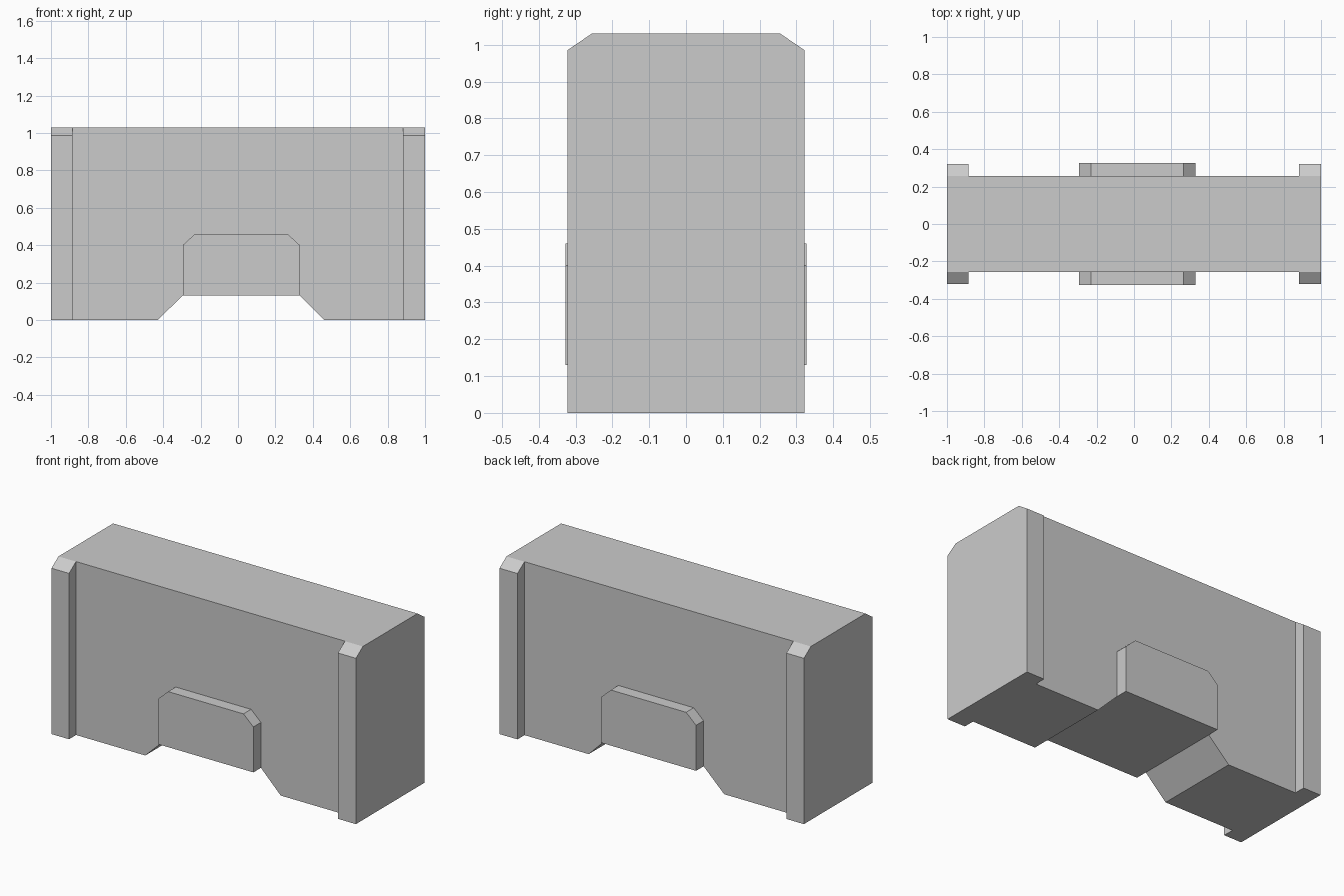
import bpy, bmesh
from mathutils import Vector

if "Cube" in bpy.data.objects:
    bpy.data.objects.remove(bpy.data.objects["Cube"])

HALF_BODY, HALF_END, HALF_PLATE = 0.256, 0.322, 0.327
TOP = 1.03


def prism(name, profile, axis, start, end):
    """Extrude a closed outline along x (outline is y,z) or y (outline is x,z)."""
    bm = bmesh.new()
    place = (lambda a, b: (start, a, b)) if axis == 'x' else (lambda a, b: (a, start, b))
    face = bm.faces.new([bm.verts.new(place(a, b)) for a, b in profile])
    moved = bmesh.ops.extrude_face_region(bm, geom=[face])['geom']
    shift = Vector((end - start, 0, 0)) if axis == 'x' else Vector((0, end - start, 0))
    bmesh.ops.translate(bm, vec=shift, verts=[g for g in moved if isinstance(g, bmesh.types.BMVert)])
    bmesh.ops.recalc_face_normals(bm, faces=bm.faces)
    mesh = bpy.data.meshes.new(name)
    bm.to_mesh(mesh)
    bm.free()
    obj = bpy.data.objects.new(name, mesh)
    bpy.context.collection.objects.link(obj)
    return obj


# Wall between the end posts, with the sloped notch underneath
wall = [(-0.885, 0), (-0.43, 0), (-0.295, 0.13), (0.33, 0.13), (0.46, 0),
        (0.882, 0), (0.882, TOP), (-0.885, TOP)]
prism("barrier_wall", wall, 'y', -HALF_BODY, HALF_BODY)

# Thicker end posts with chamfered top edges
post = [(-HALF_END, 0), (HALF_END, 0), (HALF_END, 0.985),
        (HALF_BODY, TOP), (-HALF_BODY, TOP), (-HALF_END, 0.985)]
prism("left_end_post", post, 'x', -1, -0.885)
prism("right_end_post", post, 'x', 0.882, 1)

# Raised plates above the notch, front and back
plate = [(-0.295, 0.13), (0.33, 0.13), (0.33, 0.40),
         (0.265, 0.46), (-0.23, 0.46), (-0.295, 0.40)]
for name, side in (("front_plate", -1), ("back_plate", 1)):
    prism(name, plate, 'y', side * HALF_BODY, side * HALF_PLATE)
